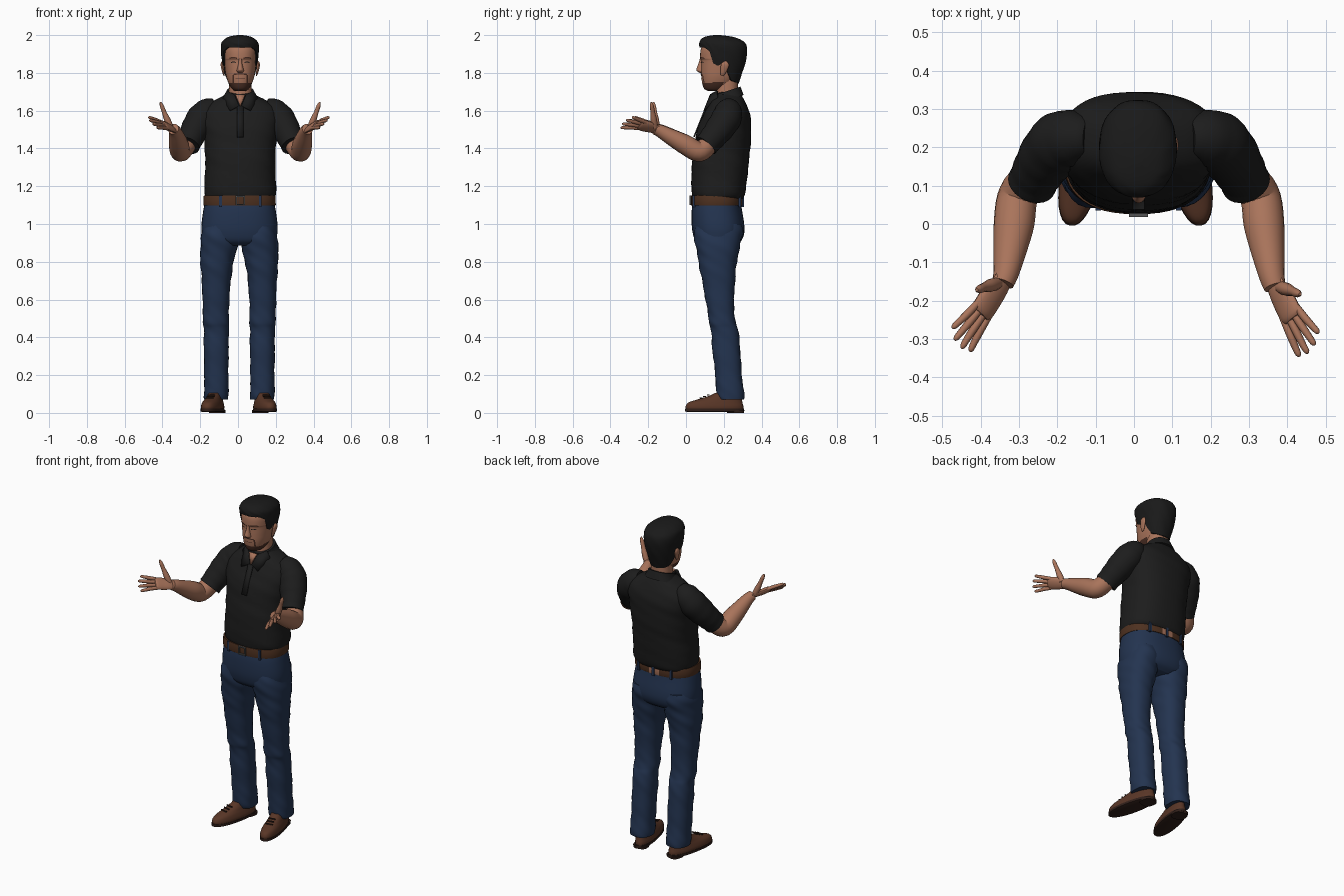
import bpy, bmesh, math
from mathutils import Vector


def material(name, r, g, b):
    m = bpy.data.materials.new(name)
    m.diffuse_color = (r, g, b, 1)
    return m


SKIN = material("skin", 0.40, 0.175, 0.105)
SHIRT = material("black_cloth", 0.012, 0.012, 0.012)
NAVY = material("navy_cloth", 0.017, 0.034, 0.08)
HAIR = material("black_hair", 0.010, 0.010, 0.010)
BELT = material("belt_leather", 0.075, 0.030, 0.014)
SHOE = material("brown_leather", 0.10, 0.037, 0.020)
SOLE = material("dark_sole", 0.03, 0.014, 0.010)
STUBBLE = material("dark_stubble", 0.07, 0.028, 0.018)
METAL = material("dark_metal", 0.09, 0.09, 0.09)
MID = 0.012  # body centre line


def build(name, rings, mats, rule=None, caps=True, closed=True):
    """Skin a list of point rings into one object."""
    bm = bmesh.new()
    rows = [[bm.verts.new(p) for p in ring] for ring in rings]
    n = len(rows[0])
    for a, b in zip(rows, rows[1:]):
        for i in range(n if closed else n - 1):
            j = (i + 1) % n
            bm.faces.new((a[i], a[j], b[j], b[i]))
    if caps and closed:
        bm.faces.new(rows[0])
        bm.faces.new(rows[-1])
    bmesh.ops.recalc_face_normals(bm, faces=bm.faces)
    if rule:
        for f in bm.faces:
            f.material_index = rule(f.calc_center_median())
    me = bpy.data.meshes.new(name)
    bm.to_mesh(me)
    bm.free()
    for m in mats:
        me.materials.append(m)
    ob = bpy.data.objects.new(name, me)
    bpy.context.collection.objects.link(ob)
    return ob


def spline(secs, k):
    """Catmull-Rom resampling of tuples."""
    out = []
    for i in range(len(secs) - 1):
        p = [secs[max(0, min(len(secs) - 1, i + d))] for d in (-1, 0, 1, 2)]
        for s in range(k):
            t = s / k
            out.append(tuple(0.5 * (2 * b + (c - a) * t + (2 * a - 5 * b + 4 * c - d) * t * t
                             + (3 * b - a - 3 * c + d) * t ** 3) for a, b, c, d in zip(*p)))
    return out + [tuple(secs[-1])]


def sp(v, e):
    return math.copysign(abs(v) ** e, v)


def loft(name, secs, mats, cx=0.0, n=36, k=5, p=2.3, fold=0.0, tilt=0.0, rule=None):
    """Stacked level slices: (z, x centre, half width, front y, back y)."""
    rings = []
    for z, x, hw, yf, yb in spline(secs, k):
        ring = []
        for i in range(n):
            a = math.tau * i / n
            f = 1 + fold * math.sin(62 * z + 3 * a) * math.sin(19 * z + 2 * a)
            y = (yf + yb) / 2 + (yb - yf) / 2 * sp(math.sin(a), 2 / p) * f
            ring.append((cx + x + hw * sp(math.cos(a), 2 / p) * f, y, z + tilt * (y - 0.22)))
        rings.append(ring)
    return build(name, rings, mats, rule)


def tube(name, pts, mat, wide=(1, 0, 0), flat=1.0, n=16, k=4, fold=0.0):
    """Rounded limb through (x, y, z, radius) points."""
    pts = spline(pts, k)
    rings = []
    for i, q in enumerate(pts):
        t = (Vector(pts[min(i + 1, len(pts) - 1)][:3]) - Vector(pts[max(i - 1, 0)][:3])).normalized()
        u = Vector(wide)
        u = (u - t * u.dot(t)).normalized()
        v = t.cross(u)
        r = q[3] * (1 + fold * math.sin(i * 1.7))
        rings.append([Vector(q[:3]) + u * r * math.cos(a) + v * r * flat * math.sin(a)
                      for a in (math.tau * j / n for j in range(n))])
    return build(name, rings, [mat])


def plate(name, pts, mat, thick=0.008):
    me = bpy.data.meshes.new(name)
    me.from_pydata(pts, [], [range(len(pts))])
    me.materials.append(mat)
    ob = bpy.data.objects.new(name, me)
    bpy.context.collection.objects.link(ob)
    mod = ob.modifiers.new("thickness", "SOLIDIFY")
    mod.thickness, mod.offset = thick, 0
    return ob


def box(name, c, d, mat):
    rings = [[(c[0] + sx * d[0] / 2, c[1] + sy * d[1] / 2, c[2] + sz * d[2] / 2)
              for sx, sy in ((-1, -1), (1, -1), (1, 1), (-1, 1))] for sz in (-1, 1)]
    return build(name, rings, [mat])


# Shirt body, placket and buttons
loft("shirt_body", [(1.135, 0, .178, .04, .30), (1.17, 0, .19, .03, .315), (1.30, 0, .186, .03, .33),
                    (1.40, 0, .188, .042, .34), (1.50, 0, .20, .06, .345), (1.56, 0, .208, .082, .342),
                    (1.61, 0, .192, .108, .33), (1.65, 0, .145, .13, .312), (1.68, 0, .088, .15, .295),
                    (1.70, 0, .06, .165, .28)], [SHIRT], MID, n=48, p=2.4, fold=0.014)
plate("placket", [(MID - .016, .042, 1.46), (MID + .016, .042, 1.46),
                  (MID + .016, .108, 1.625), (MID - .016, .108, 1.625)], SHIRT)
# Collar with open front
loft("collar_stand", [(1.655, 0, .098, .13, .305), (1.685, 0, .08, .138, .295), (1.705, 0, .072, .145, .288)],
     [SHIRT], MID, tilt=0.33)
plate("open_neck_skin", [(MID - .026, .132, 1.685), (MID, .105, 1.622), (MID + .026, .132, 1.685)], SKIN)
for s, side in ((-1, "left"), (1, "right")):
    plate("collar_flap_" + side, [(MID + s * x, y, z) for x, y, z in
          ((.006, .106, 1.625), (.055, .096, 1.60), (.092, .165, 1.665), (.07, .165, 1.705), (.03, .13, 1.685))], SHIRT)

# Trousers seat, belt, buckle and loops
loft("trouser_seat", [(1.12, 0, .182, .037, .29), (1.07, 0, .192, .03, .297), (1.0, 0, .201, .03, .308),
                      (.95, 0, .20, .036, .308), (.91, 0, .188, .05, .292), (.885, 0, .14, .08, .26)],
     [NAVY], MID - .004, p=2.4)
loft("belt", [(1.10, 0, .189, .028, .297), (1.102, 0, .192, .026, .30), (1.147, 0, .190, .026, .30),
              (1.15, 0, .187, .028, .297)], [BELT, SKIN], MID - .004, n=48, k=2, p=2.4,
     rule=lambda c: int(c.y > .28 and abs(c.x - MID) < .035))
for x in (-.021, .021):
    box("buckle_side", (MID + x, .023, 1.125), (.007, .01, .05), METAL)
for z in (1.103, 1.147):
    box("buckle_bar", (MID, .023, z), (.049, .01, .007), METAL)
for x, y in ((-.105, .042), (.105, .042), (-.11, .284), (.11, .284), (0, .299)):
    box("belt_loop", (MID + x, y, 1.12), (.014, .014, .06), NAVY)

W = Vector((.52, .62, .57))  # across the hand, little finger to index
K = Vector((.402, -.225, 1.525))  # knuckle centre
TIPS = ((.43, -.333, 1.51), (.452, -.325, 1.53), (.470, -.303, 1.55), (.478, -.272, 1.566))

for s, side in ((-1, "left"), (1, "right")):
    def P(x, y, z, r, s=s):
        """Place an arm point on one side."""
        far = max(0, min(1, (y + .3) / .15))
        return (s * x + .002 + .011 * far, y - (.013 * max(0, min(1, -y / .2)) if s > 0 else 0), z, r)

    # Trouser leg
    loft("trouser_leg_" + side, [(z, s * x, hw, yf, yb) for z, x, hw, yf, yb in (
        (1.0, .10, .088, .05, .295), (.95, .104, .095, .042, .302), (.88, .108, .098, .052, .285),
        (.80, .118, .088, .066, .27), (.70, .122, .077, .085, .26), (.55, .124, .069, .112, .254),
        (.48, .123, .070, .122, .264), (.44, .122, .066, .132, .276), (.35, .122, .066, .138, .286),
        (.20, .122, .064, .155, .296), (.10, .122, .065, .16, .308), (.07, .122, .063, .17, .308))],
        [NAVY], .007, n=28, p=2.3, fold=0.035)

    # Shoe: upper, sole and heel turned outward
    shoe = [loft("shoe_upper_" + side, [(.018, 0, .05, -.155, .155), (.035, 0, .051, -.157, .155),
                 (.055, 0, .046, -.142, .15), (.072, 0, .040, -.09, .147), (.09, 0, .036, -.03, .145),
                 (.105, 0, .034, .0, .14)], [SHOE], n=32, p=2.25),
            loft("shoe_sole_" + side, [(.006, 0, .050, -.152, .155), (.008, 0, .053, -.16, .159),
                 (.022, 0, .053, -.16, .159)], [SOLE], n=32, k=1, p=2.25),
            loft("shoe_heel_" + side, [(0, 0, .042, .07, .156), (.015, 0, .043, .068, .158)],
                 [SOLE], n=24, k=1, p=2.8)]
    for i in range(3):
        shoe.append(box("shoe_lace", (0, -.075 + .02 * i, .078 + .008 * i), (.04, .007, .006), SOLE))
    for ob in shoe:
        ob.location = (s * .138 + .004, .152, 0)
        ob.rotation_euler.z = s * math.radians(12)

    # Sleeve and bare arm
    tube("sleeve_" + side, [P(.13, .225, 1.615, .05), P(.165, .225, 1.60, .07), P(.205, .215, 1.56, .079),
                            P(.24, .175, 1.50, .075), P(.265, .135, 1.45, .067), P(.28, .105, 1.415, .064)],
         SHIRT, n=24, fold=0.018)
    tube("forearm_" + side, [P(.255, .15, 1.46, .045), P(.295, .105, 1.405, .052), P(.318, .065, 1.383, .053),
                             P(.326, 0, 1.418, .053), P(.335, -.06, 1.452, .045), P(.346, -.125, 1.49, .034),
                             P(.355, -.155, 1.503, .029)], SKIN, n=20)
    # Palm, fingers and thumb
    wide = (s * W.x, W.y, W.z)
    tube("palm_" + side, [P(.345, -.125, 1.49, .026), P(.362, -.16, 1.505, .032), P(.385, -.195, 1.516, .038),
                          P(K.x, K.y, K.z, .037), P(.408, -.235, 1.528, .028)], SKIN, wide, .42)
    for i, tip in enumerate(TIPS):
        base, tip = K + W * (-.027 + .018 * i), Vector(tip)
        start = base + (Vector((.355, -.15, 1.5)) - K) * .2
        path = [(start, .009), (base.lerp(tip, .35), .0105), (base.lerp(tip, .75), .009),
                (base.lerp(tip, .93), .0075), (tip, .003)]
        tube("finger_" + side, [P(*q, r) for q, r in path], SKIN, n=10)
    tube("thumb_" + side, [P(.37, -.155, 1.512, .016), P(.386, -.16, 1.55, .017), P(.402, -.165, 1.59, .012),
                           P(.415, -.17, 1.625, .0105), P(.422, -.172, 1.645, .004)], SKIN, n=12)

# Neck and head with stubble on the jaw
loft("neck", [(1.60, 0, .068, .15, .285), (1.68, 0, .06, .155, .275), (1.78, 0, .058, .16, .275)], [SKIN], MID)
HEAD = [(1.705, 0, .03, .115, .20), (1.715, 0, .044, .097, .215), (1.74, 0, .060, .087, .245),
        (1.78, 0, .074, .081, .28), (1.82, 0, .081, .080, .30), (1.865, 0, .086, .080, .31),
        (1.88, 0, .087, .075, .31), (1.93, 0, .087, .080, .31), (1.97, 0, .065, .11, .28), (1.985, 0, .03, .15, .24)]
loft("head", HEAD, [SKIN, STUBBLE], MID, n=40, k=6, p=2.25,
     rule=lambda c: int(c.z < 1.748 + .12 * max(0, min(c.y - .13, .05)) and c.y < .2))


def profile(secs, z):
    for a, b in zip(secs, secs[1:]):
        if a[0] <= z <= b[0]:
            t = (z - a[0]) / (b[0] - a[0])
            return [u + (v - u) * t for u, v in zip(a, b)]
    return secs[-1]


def face_patch(name, x0, x1, z0, z1, mat, arch=0.0):
    """Thin strip lying on the face."""
    rows = []
    for j in range(3):
        row = []
        for i in range(9):
            x = x0 + (x1 - x0) * i / 8
            z = z0 + (z1 - z0) * j / 2 + arch * (1 - (i / 4 - 1) ** 2)
            _, _, hw, yf, yb = profile(HEAD, z)
            y = (yf + yb) / 2 - (yb - yf) / 2 * (1 - abs(x / hw) ** 2.25) ** (1 / 2.25)
            row.append((MID + x, y - .003, z))
        rows.append(row)
    return build(name, rows, [mat], closed=False)


# Facial features
for s in (-1, 1):
    face_patch("eyebrow", s * .016, s * .058, 1.873, 1.880, STUBBLE, .004)
    face_patch("eye", s * .022, s * .048, 1.852, 1.857, HAIR, .003)
    face_patch("beard_edge", s * .034, s * .041, 1.745, 1.79, STUBBLE)
face_patch("moustache", -.036, .036, 1.788, 1.795, STUBBLE, .003)
face_patch("mouth", -.024, .024, 1.771, 1.774, STUBBLE)
loft("nose", [(1.80, 0, .012, .072, .10), (1.81, 0, .019, .058, .10), (1.82, 0, .017, .055, .10),
              (1.85, 0, .010, .066, .10), (1.878, 0, .008, .074, .10)], [SKIN], MID, n=16, p=2)
for s in (-1, 1):
    tube("ear", [(MID + s * .085, .190, 1.785, .006), (MID + s * .089, .195, 1.80, .014),
                 (MID + s * .095, .205, 1.835, .021), (MID + s * .096, .208, 1.852, .017),
                 (MID + s * .094, .208, 1.862, .005)], SKIN, (0, 1, 0), .4, n=14)

# Hair cap with a shaped lower edge
CAP = spline([(1.72, 0, .066, .10, .27), (1.80, 0, .084, .085, .298), (1.86, 0, .094, .074, .316),
              (1.92, 0, .101, .073, .324), (1.96, 0, .097, .070, .312), (1.985, 0, .072, .088, .268),
              (1.995, 0, .045, .115, .225), (2.0, 0, .012, .15, .18)], 6)


def hairline(a):
    b = -math.sin(a)  # 1 at the front, -1 at the back
    keys = [(-1, 1.745), (-.5, 1.76), (-.22, 1.80), (-.05, 1.865), (.15, 1.835), (.38, 1.85),
            (.55, 1.915), (.8, 1.935), (1, 1.935)]
    return profile(keys, b)[1]


rings = []
for j in range(-1, 23):
    t = math.sin(math.pi / 2 * max(j, 0) / 22)
    ring = []
    for i in range(64):
        a = math.tau * i / 64
        z = hairline(a) * (1 - t) + 2.0 * t
        _, _, hw, yf, yb = profile(CAP, z)
        f = .86 if j < 0 else 1 + .008 * math.sin(9 * a + 14 * t)
        ring.append((MID - .002 + hw * f * sp(math.cos(a), .9),
                     (yf + yb) / 2 + (yb - yf) / 2 * f * sp(math.sin(a), .9), z))
    rings.append(ring)
build("hair", rings, [HAIR])

# Smooth shading with sharp edges kept
for ob in bpy.data.objects:
    ob.select_set(True)
    bpy.context.view_layer.objects.active = ob
bpy.ops.object.shade_smooth_by_angle(angle=math.radians(50))
